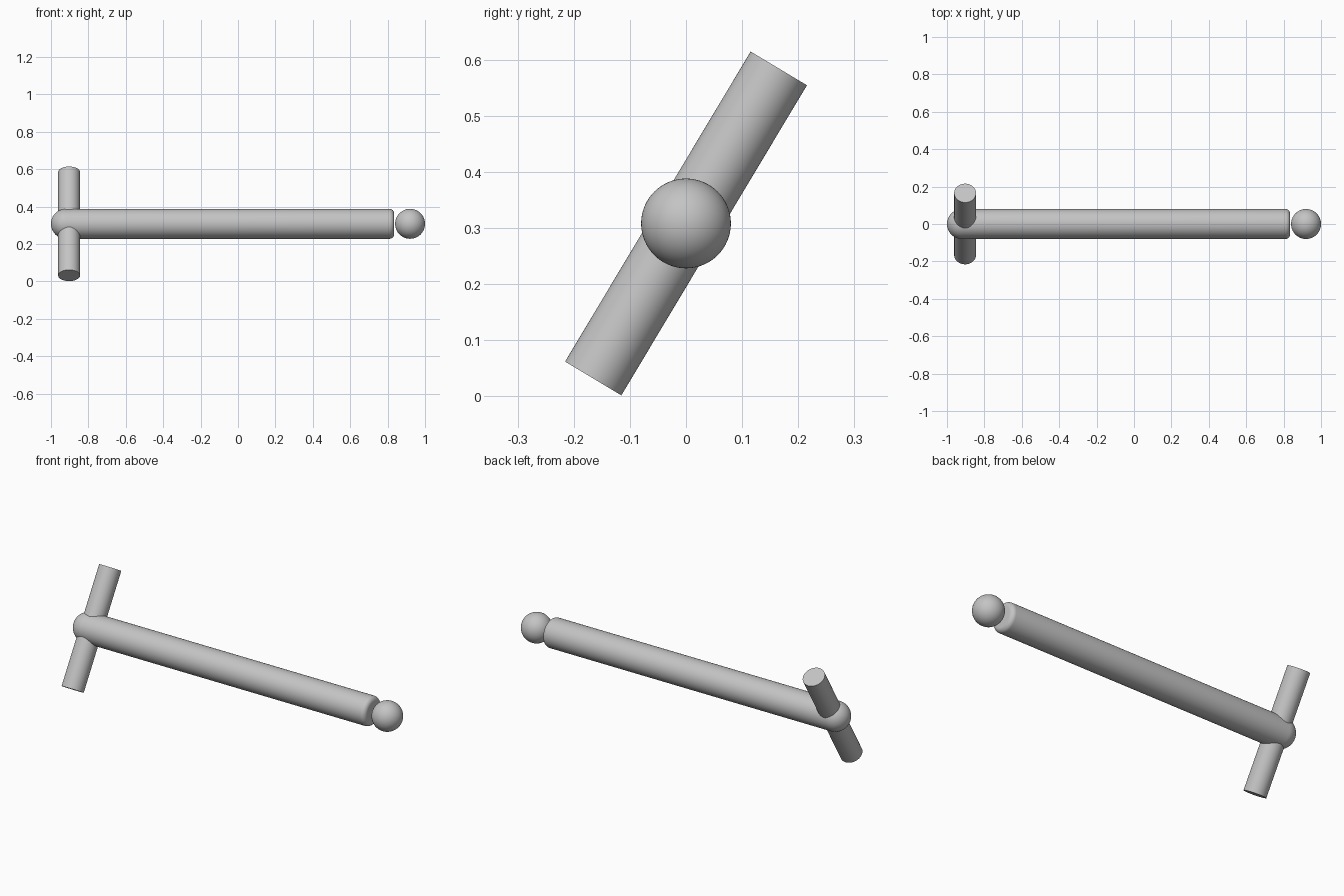
import bpy, bmesh
from math import sin, cos, pi, radians
from mathutils import Matrix, Vector

default = bpy.data.objects.get("Cube")
if default:
    bpy.data.objects.remove(default, do_unlink=True)

HEIGHT = 0.308
ROD_R = 0.08
BEVEL = 0.025
ROD_END = 0.835

grey = bpy.data.materials.new("plain grey")
grey.use_nodes = True
colour = (0.55, 0.55, 0.55, 1)
grey.diffuse_color = colour
grey.node_tree.nodes["Principled BSDF"].inputs["Base Color"].default_value = colour


def arc(centre, offset, radius, start, end, steps):
    """Profile points (along axis, distance from axis) on an arc."""
    angles = [start + (end - start) * i / steps for i in range(steps + 1)]
    return [(centre + radius * cos(a), offset + radius * sin(a)) for a in angles]


def lathe(name, profile, matrix, sides=64):
    """Turn a profile around the local x axis."""
    bm = bmesh.new()
    verts = [bm.verts.new((x, 0, max(r, 0))) for x, r in profile]
    edges = [bm.edges.new(pair) for pair in zip(verts, verts[1:])]
    bmesh.ops.spin(bm, geom=verts + edges, cent=(0, 0, 0), axis=(1, 0, 0),
                   angle=2 * pi, steps=sides, use_merge=True)
    bmesh.ops.remove_doubles(bm, verts=bm.verts, dist=1e-5)
    bmesh.ops.recalc_face_normals(bm, faces=bm.faces)
    mesh = bpy.data.meshes.new(name)
    bm.to_mesh(mesh)
    bm.free()
    mesh.materials.append(grey)
    obj = bpy.data.objects.new(name, mesh)
    obj.matrix_world = matrix
    bpy.context.collection.objects.link(obj)
    bpy.ops.object.select_all(action='DESELECT')
    obj.select_set(True)
    bpy.context.view_layer.objects.active = obj
    bpy.ops.object.shade_smooth_by_angle(angle=radians(35))
    return obj


level = Matrix.Translation((0, 0, HEIGHT))

# Long rod: domed at one end, flat with a rounded rim at the other
dome = arc(-1 + ROD_R, 0, ROD_R, pi, pi / 2, 16)
rim = arc(ROD_END - BEVEL, ROD_R - BEVEL, BEVEL, pi / 2, 0, 8)
lathe("main_rod", dome + rim + [(ROD_END, 0)], level)

# Ball at the tip
lathe("end_ball", arc(1 - ROD_R, 0, ROD_R, pi, 0, 32), level)

# Tilted crossbar through the domed end
half, bar_r = 0.322, 0.0585
tilt = Vector((0, 0.1655, 0.2765)).to_track_quat('X', 'Z').to_matrix().to_4x4()
lathe("crossbar", [(-half, 0), (-half, bar_r), (half, bar_r), (half, 0)],
      Matrix.Translation((-0.903, 0, HEIGHT)) @ tilt)
